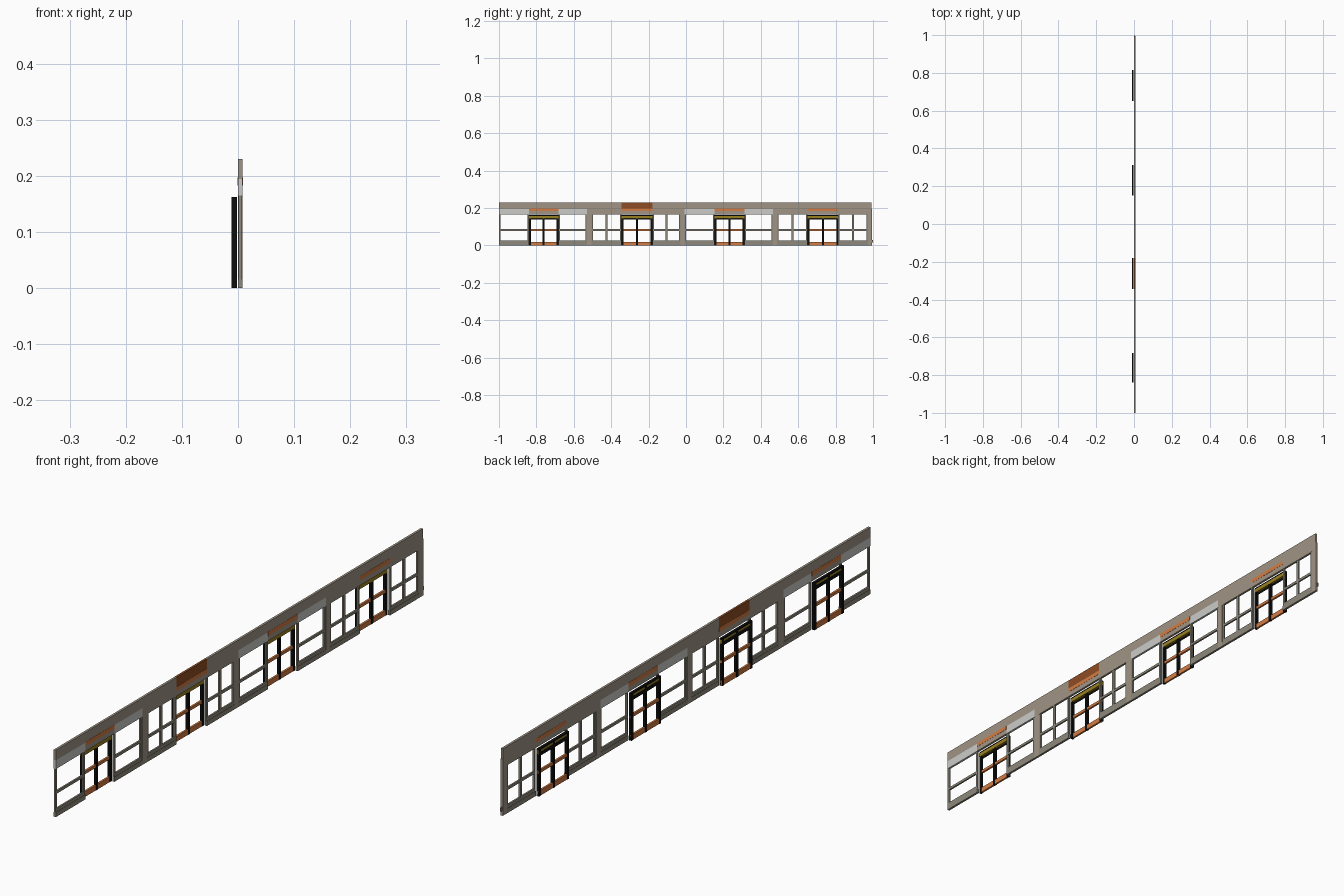
import bpy

if "Cube" in bpy.data.objects:
    bpy.data.objects.remove(bpy.data.objects["Cube"])


def material(name, rgb):
    m = bpy.data.materials.new(name)
    m.diffuse_color = (*rgb, 1)
    m.use_nodes = True
    m.node_tree.nodes["Principled BSDF"].inputs["Base Color"].default_value = m.diffuse_color
    return m


WALL = material("warm grey wall", (0.35, 0.30, 0.235))
FRAME = material("grey frame", (0.27, 0.25, 0.20))
LIGHT = material("light grey panel", (0.60, 0.60, 0.59))
ORANGE = material("orange", (0.65, 0.20, 0.055))
BROWN = material("rust brown", (0.27, 0.075, 0.018))
BLACK = material("black", (0.004, 0.004, 0.004))
GOLD = material("gold", (0.33, 0.22, 0.015))


def box(name, x, y, z, mat):
    """Box from (min, max) ranges on each axis."""
    v = [(a, b, c) for a in x for b in y for c in z]
    f = [(0, 1, 3, 2), (4, 6, 7, 5), (0, 4, 5, 1), (2, 3, 7, 6), (0, 2, 6, 4), (1, 5, 7, 3)]
    me = bpy.data.meshes.new(name)
    me.from_pydata(v, [], f)
    me.materials.append(mat)
    ob = bpy.data.objects.new(name, me)
    bpy.context.collection.objects.link(ob)


X = (0.0, 0.008)          # wall depth
XF = (0.001, 0.007)       # window frame depth
ZB, ZM, ZT = 0.165, 0.195, 0.23


def window(y0, y1, light, mullion):
    w = 0.008
    # fascia directly above the glazing
    box("window_fascia", X, (y0, y1), (ZB, ZM), LIGHT if light else WALL)
    # sill and rails
    box("window_sill", X, (y0, y1), (0.0, 0.016), FRAME)
    box("sill_rail", XF, (y0, y1), (0.016, 0.027), FRAME)
    box("window_mid_rail", XF, (y0 + w, y1 - w), (0.078, 0.087), FRAME)
    # side stiles
    for a in (y0, y1 - w):
        box("window_stile", XF, (a, a + w), (0.027, ZB), FRAME)
    if mullion:
        m = (y0 + y1) / 2
        box("window_mullion", XF, (m - 0.005, m + 0.005), (0.027, ZB), FRAME)


def door(y0, y1):
    xd = (-0.0115, -0.002)
    c = (y0 + y1) / 2
    # wall and orange strip above the door
    box("door_fascia", X, (y0, y1), (ZB, ZM), WALL)
    box("door_strip", (-0.0006, 0.0086), (y0, y1), (0.183, 0.197), ORANGE)
    # black uprights
    for a, h in ((y0 + 0.005, 0.005), (y1 - 0.005, 0.005), (c, 0.005)):
        box("door_stile", xd, (a - h, a + h), (0.0, 0.163), BLACK)
    # top rail: gold with black cap and black rear strip
    box("door_top_rail", (-0.0105, -0.0015), (y0, y1), (0.145, 0.158), GOLD)
    box("door_top_cap", xd, (y0, y1), (0.158, 0.163), BLACK)
    box("door_rear_strip", (-0.0115, -0.0105), (y0, y1), (0.138, 0.150), BLACK)
    # orange rails
    box("door_bottom_rail", (-0.010, -0.003), (y0, y1), (0.0, 0.018), ORANGE)
    box("door_mid_rail", (-0.010, -0.003), (y0, y1), (0.078, 0.088), ORANGE)


# four repeating bays: start, door start, door end, post start, post end, light
bays = [
    (-1.0, -0.84, -0.682, -0.53, -0.505, True),
    (-0.505, -0.345, -0.18, -0.03, -0.008, False),
    (-0.008, 0.152, 0.312, 0.465, 0.487, True),
    (0.487, 0.65, 0.814, 0.972, 0.994, False),
]
for a, b, c, d, e, light in bays:
    window(a, b, light, not light)
    door(b, c)
    window(c, d, light, not light)
    box("post", X, (d, e), (0.0, ZM), WALL)

# long header with a rust panel over the second door
box("header_left", X, (-1.0, -0.345), (ZM, ZT), WALL)
box("header_panel", X, (-0.345, -0.18), (ZM, ZT), BROWN)
box("header_right", X, (-0.18, 0.992), (ZM, ZT), WALL)

# small peg on the end post
box("end_peg", (0.002, 0.006), (0.994, 1.0), (0.016, 0.03), FRAME)
